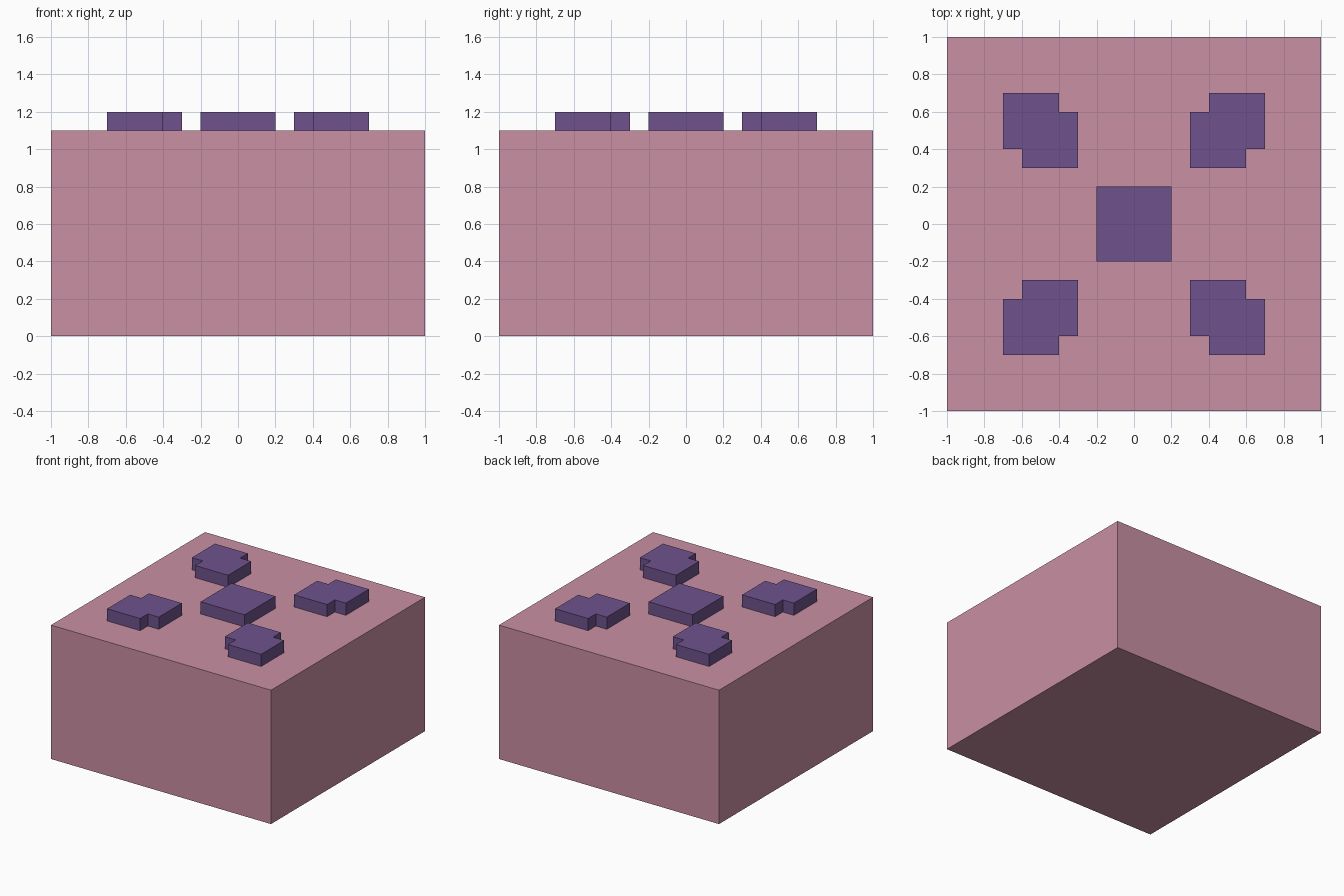
import bpy, bmesh

if "Cube" in bpy.data.objects:
    bpy.data.objects.remove(bpy.data.objects["Cube"])


def material(name, rgb):
    m = bpy.data.materials.new(name)
    m.diffuse_color = (*rgb, 1.0)
    m.use_nodes = True
    m.node_tree.nodes["Principled BSDF"].inputs["Base Color"].default_value = m.diffuse_color
    return m


PINK = material("dusty pink", (0.584, 0.279, 0.366))
PURPLE = material("deep purple", (0.156, 0.084, 0.262))


def prism(name, outline, z0, z1, mat):
    """Extrude a flat outline from z0 to z1."""
    bm = bmesh.new()
    face = bm.faces.new([bm.verts.new((x, y, z0)) for x, y in outline])
    top = bmesh.ops.extrude_face_region(bm, geom=[face])["geom"]
    verts = [v for v in top if isinstance(v, bmesh.types.BMVert)]
    bmesh.ops.translate(bm, verts=verts, vec=(0, 0, z1 - z0))
    bmesh.ops.recalc_face_normals(bm, faces=bm.faces)
    mesh = bpy.data.meshes.new(name)
    bm.to_mesh(mesh)
    bm.free()
    mesh.materials.append(mat)
    obj = bpy.data.objects.new(name, mesh)
    bpy.context.collection.objects.link(obj)
    return obj


def square(r):
    return [(-r, -r), (r, -r), (r, r), (-r, r)]


# Main block and raised centre plate
BODY_TOP, PLATE_TOP = 1.1, 1.2
prism("block_body", square(1.0), 0.0, BODY_TOP, PINK)
prism("centre_plate", square(0.2), BODY_TOP, PLATE_TOP, PURPLE)

# Stepped corner plates, mirrored into the four quadrants
STEPPED = [(0.3, 0.3), (0.6, 0.3), (0.6, 0.4), (0.7, 0.4),
           (0.7, 0.7), (0.4, 0.7), (0.4, 0.6), (0.3, 0.6)]
for side, sx in (("left", -1), ("right", 1)):
    for end, sy in (("front", -1), ("back", 1)):
        prism(f"{end}_{side}_plate", [(sx * x, sy * y) for x, y in STEPPED],
              BODY_TOP, PLATE_TOP, PURPLE)
